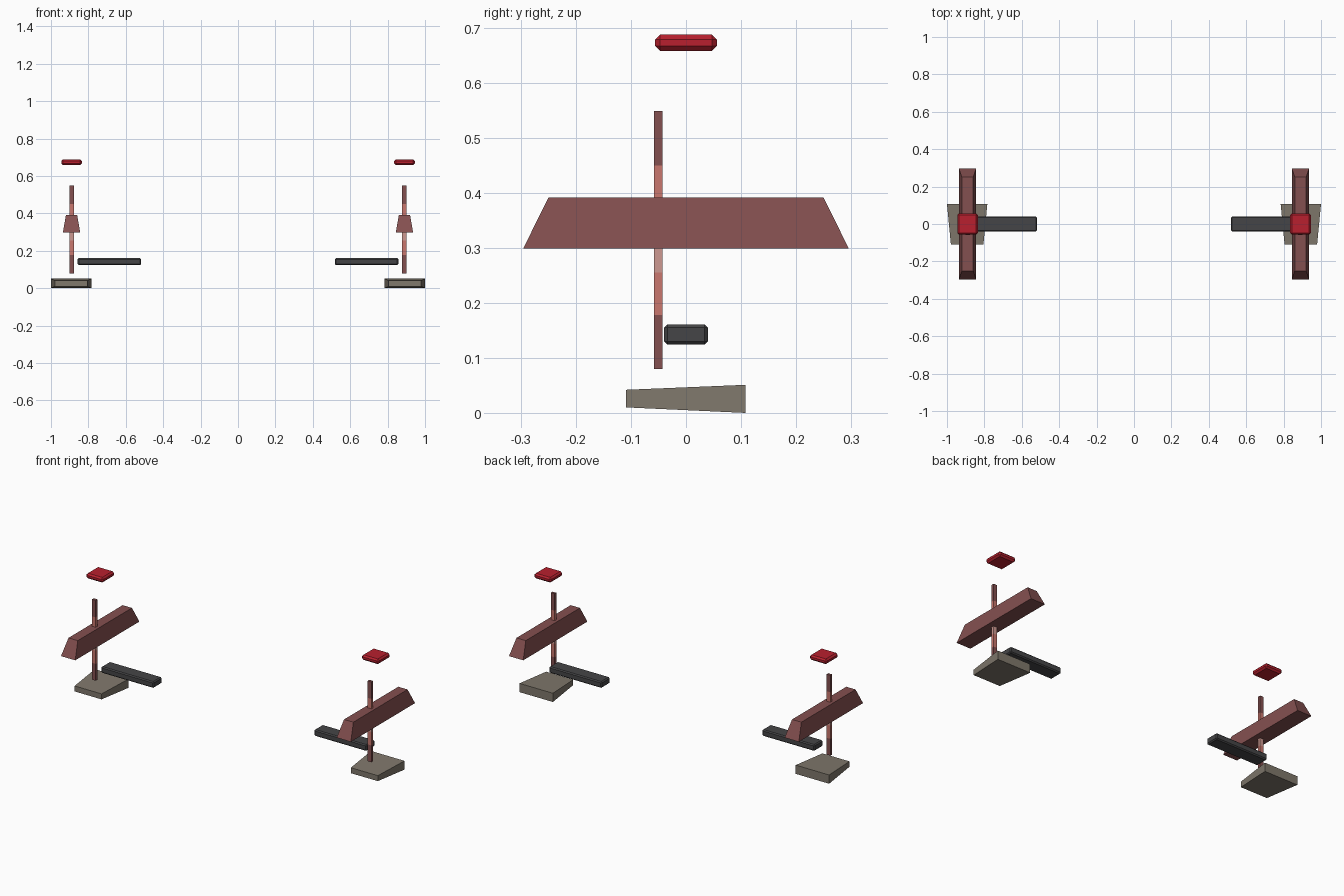
import bpy, bmesh

if "Cube" in bpy.data.objects:
    bpy.data.objects.remove(bpy.data.objects["Cube"])

def lin(c):
    c /= 255
    return c / 12.92 if c <= 0.04045 else ((c + 0.055) / 1.055) ** 2.4

def material(name, r, g, b):
    m = bpy.data.materials.new(name)
    m.diffuse_color = (lin(r), lin(g), lin(b), 1)
    m.use_nodes = True
    m.node_tree.nodes["Principled BSDF"].inputs["Base Color"].default_value = m.diffuse_color
    return m

BROWN = material("brown", 132, 80, 80)
SALMON = material("salmon", 202, 119, 110)
PALE = material("pale salmon", 206, 153, 145)
STONE = material("stone grey", 128, 120, 108)
RED = material("red", 184, 32, 46)
BLACK = material("charcoal", 69, 69, 71)

def finish(name, bm, mats):
    bmesh.ops.recalc_face_normals(bm, faces=bm.faces[:])
    me = bpy.data.meshes.new(name)
    bm.to_mesh(me)
    bm.free()
    for m in mats:
        me.materials.append(m)
    ob = bpy.data.objects.new(name, me)
    bpy.context.collection.objects.link(ob)
    return ob

def loft(name, rings, mats, band_mats=None):
    """Skin four-cornered rings and cap both ends; band_mats picks a colour per ring gap."""
    bm = bmesh.new()
    vs = [[bm.verts.new(p) for p in ring] for ring in rings]
    for i in range(len(vs) - 1):
        for j in range(4):
            k = (j + 1) % 4
            f = bm.faces.new((vs[i][j], vs[i][k], vs[i + 1][k], vs[i + 1][j]))
            f.material_index = band_mats[i] if band_mats else 0
    for ring in (vs[0], vs[-1]):
        bm.faces.new(ring)
    return finish(name, bm, mats)

def rect_z(cx, cy, hx, hy, z):
    return [(cx + a * hx, cy + b * hy, z) for a, b in ((-1, -1), (1, -1), (1, 1), (-1, 1))]

def rect_y(cx, hx, y, z0, z1):
    return [(cx - hx, y, z0), (cx + hx, y, z0), (cx + hx, y, z1), (cx - hx, y, z1)]

def chamfer_box(name, x0, x1, y0, y1, z0, z1, width, mat):
    bm = bmesh.new()
    bmesh.ops.create_cube(bm, size=1)
    for v in bm.verts:
        v.co = ((x0 + x1) / 2 + v.co.x * (x1 - x0),
                (y0 + y1) / 2 + v.co.y * (y1 - y0),
                (z0 + z1) / 2 + v.co.z * (z1 - z0))
    bmesh.ops.bevel(bm, geom=bm.edges[:], offset=width, segments=1, affect='EDGES')
    return finish(name, bm, [mat])

for label, s in (("right", 1), ("left", -1)):
    cx = 0.89 * s
    # wedge foot, larger at the back
    loft(label + "_foot", [rect_y(cx + 0.002 * s, 0.087, -0.109, 0.01, 0.042),
                           rect_y(cx + 0.002 * s, 0.108, 0.108, 0.0, 0.051)], [STONE])
    # banded post
    loft(label + "_post", [rect_z(cx, -0.0505, 0.012, 0.008, z)
                           for z in (0.08, 0.178, 0.255, 0.374, 0.45, 0.549)],
         [BROWN, SALMON, PALE], [0, 1, 2, 1, 0])
    # tapered beam
    loft(label + "_beam", [rect_z(cx, 0, 0.046, 0.296, 0.299),
                           rect_z(cx, 0, 0.030, 0.25, 0.392)], [BROWN])
    # inward bar
    xs = sorted((0.518 * s, 0.857 * s))
    chamfer_box(label + "_bar", xs[0], xs[1], -0.04, 0.04, 0.124, 0.161, 0.006, BLACK)
    # top pad
    chamfer_box(label + "_pad", cx - 0.055, cx + 0.055, -0.056, 0.056, 0.658, 0.688, 0.009, RED)
